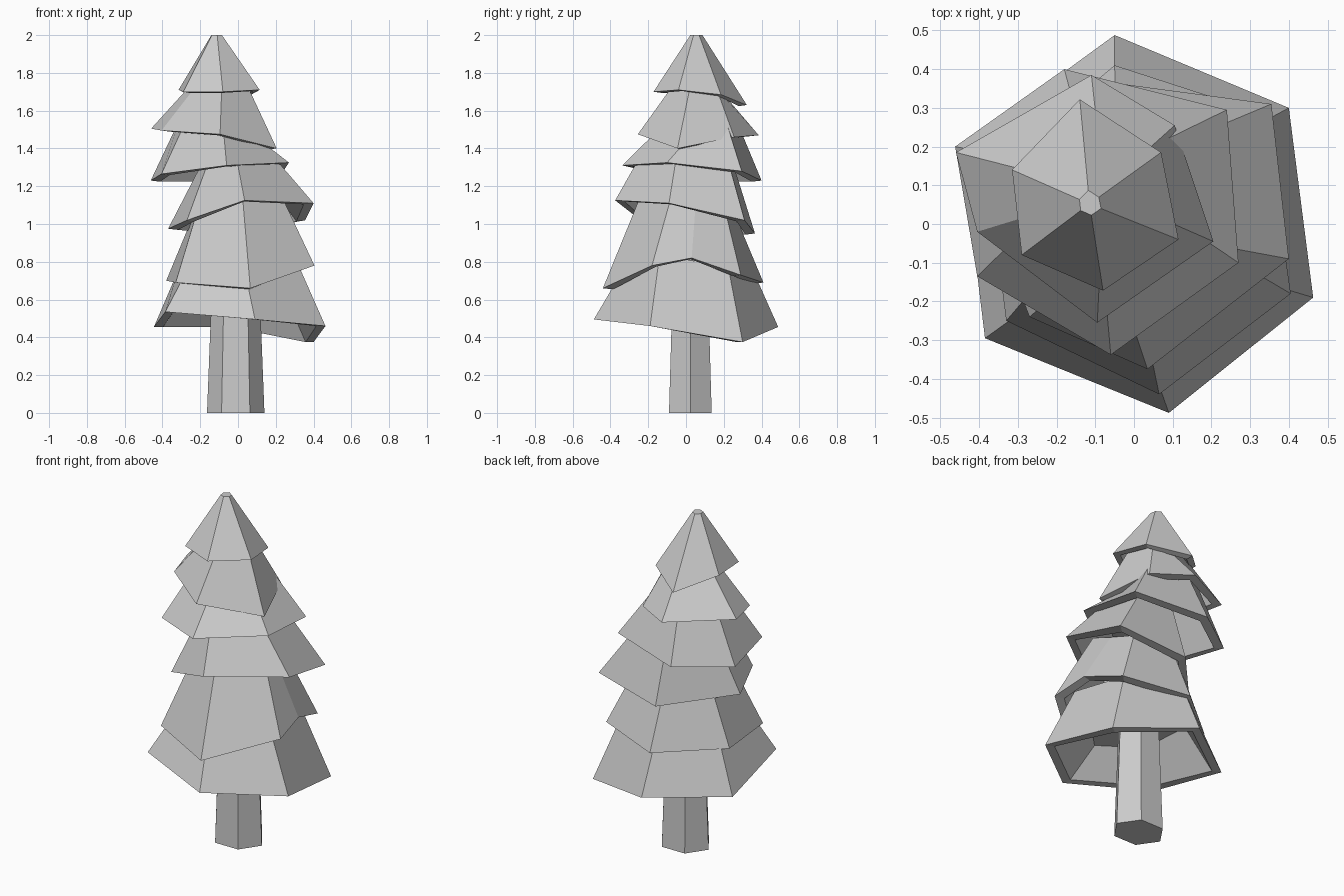
import bpy, bmesh
from mathutils import Vector

if "Cube" in bpy.data.objects:
    bpy.data.objects.remove(bpy.data.objects["Cube"])

# Rim corners of each branch tier, bottom to top (front corner first, counter-clockwise)
RIMS = [
    [(.09, -.488, .495), (.463, -.19, .46), (.40, .30, .375), (-.05, .488, .455), (-.445, .20, .455), (-.385, -.295, .535)],
    [(.065, -.44, .66), (.405, -.18, .78), (.375, .03, .82), (.32, .29, .73), (-.05, .41, .69), (-.38, .135, .70), (-.33, -.25, .69)],
    [(.035, -.375, 1.125), (.40, -.09, 1.11), (.355, .31, 1.02), (-.055, .365, .95), (-.37, .02, .975), (-.27, -.24, 1.02)],
    [(-.06, -.338, 1.31), (.27, -.10, 1.325), (.24, .295, 1.28), (-.18, .40, 1.23), (-.462, .20, 1.23), (-.405, -.135, 1.265)],
    [(-.095, -.255, 1.475), (.205, -.045, 1.40), (.105, .255, 1.46), (-.11, .385, 1.47), (-.46, .185, 1.505), (-.405, -.02, 1.495)],
    [(-.08, -.172, 1.70), (.115, -.04, 1.71), (.07, .185, 1.685), (-.14, .322, 1.63), (-.315, .14, 1.71), (-.29, -.08, 1.70)],
]
RIMS = [[Vector(p) for p in r] for r in RIMS]
NAMES = ["lowest", "second", "third", "fourth", "fifth", "top"]
# How each tier narrows upward: x scale, y scale, and middle of its upper end
TAPER = [(.68, .74, -.01, 0), (.60, .60, -.01, .025), (.50, .68, -.02, .01),
         (.57, .54, -.10, .08), (.44, .46, -.10, .075), (.13, .13, -.113, .055)]


def middle(ring):
    xs, ys = [p.x for p in ring], [p.y for p in ring]
    return (min(xs) + max(xs)) / 2, (min(ys) + max(ys)) / 2


def shrink(ring, k, dz=0.0):
    """Scale a ring toward its middle in plan and shift it in height."""
    cx, cy = middle(ring)
    return [Vector((cx + (p.x - cx) * k, cy + (p.y - cy) * k, p.z + dz)) for p in ring]


def loft(name, rings):
    """Skin a stack of rings and cap both ends."""
    bm = bmesh.new()
    loops = [[bm.verts.new(p) for p in r] for r in rings]
    n = len(loops[0])
    for a, b in zip(loops, loops[1:]):
        for i in range(n):
            j = (i + 1) % n
            bm.faces.new((a[i], a[j], b[j], b[i]))
    bm.faces.new(loops[0])
    bm.faces.new(loops[-1])
    bmesh.ops.recalc_face_normals(bm, faces=bm.faces)
    me = bpy.data.meshes.new(name)
    bm.to_mesh(me)
    bm.free()
    ob = bpy.data.objects.new(name, me)
    bpy.context.collection.objects.link(ob)
    return ob


# Branch tiers: hollow skirts with a thick lip, each tucked under the next one
for i, rim in enumerate(RIMS):
    # heights of the upper end follow the tilt of the tier above
    if i + 1 < len(RIMS):
        heights = [p.z + (.03 if i == 4 else .05) for p in RIMS[i + 1]]
        if len(heights) > len(rim):
            del heights[2]
        elif len(heights) < len(rim):
            heights.insert(2, (heights[1] + heights[2]) / 2)
    else:
        heights = [2.0] * len(rim)
    kx, ky, tx, ty = TAPER[i]
    cx, cy = middle(rim)
    top = [Vector((tx + (p.x - cx) * kx, ty + (p.y - cy) * ky, z)) for p, z in zip(rim, heights)]
    radius = sum((p.xy - Vector((cx, cy))).length for p in rim) / len(rim)
    lip = shrink(rim, 1 - (.053 if i < 5 else .04) / radius, -.006 if i else 0)
    loft(NAMES[i] + "_branches", [top, rim, lip, shrink(top, .80, -.05 if i < 5 else -.10)])

# Trunk: tapered six-sided post
base = [Vector((-.012 + x, .023 + y, 0)) for x, y in
        [(.152, 0), (.075, .113), (-.075, .113), (-.152, 0), (-.075, -.113), (.075, -.113)]]
loft("trunk", [base, shrink(base, .8, .78)])
